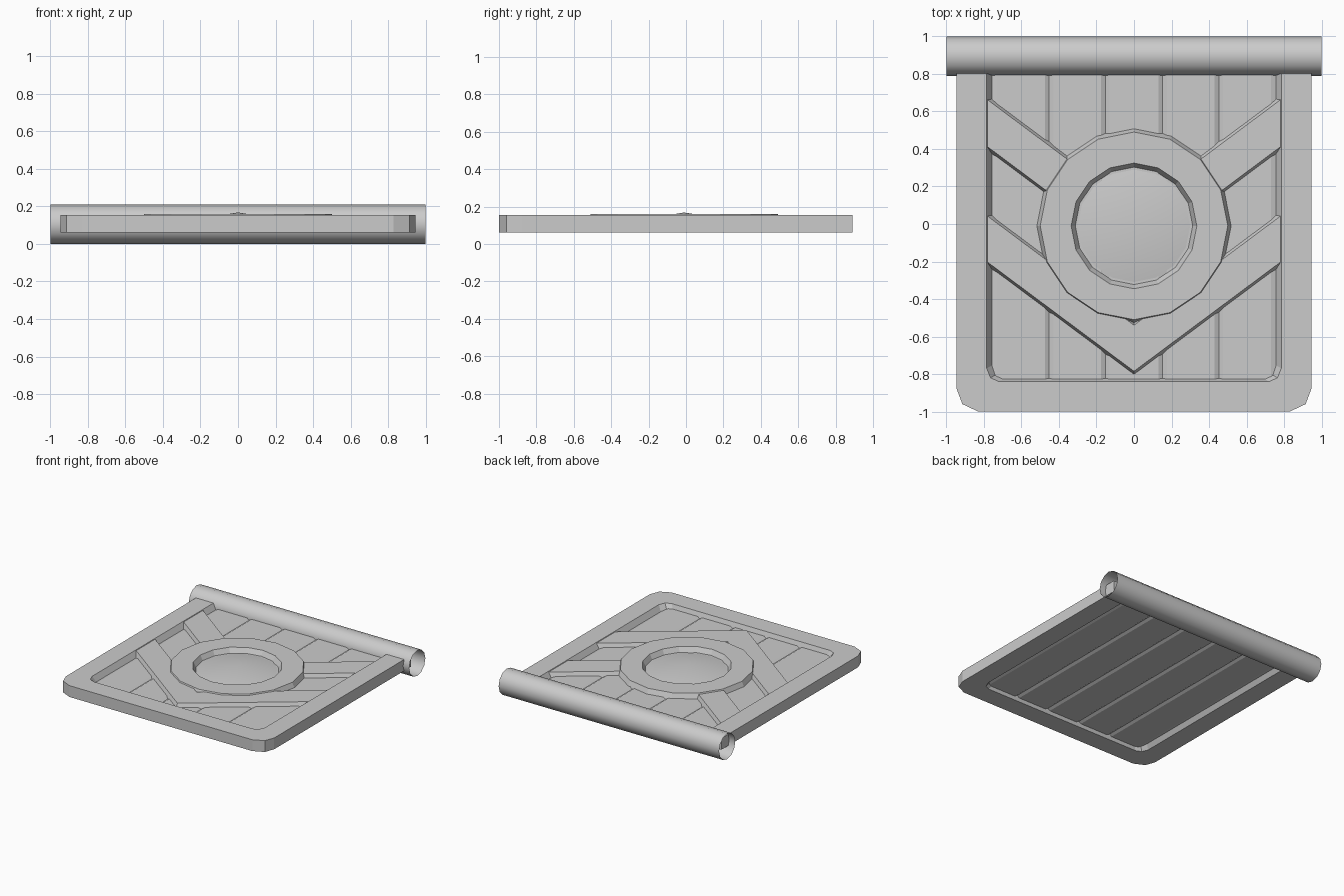
import bpy, bmesh, math
from mathutils import Vector

cube = bpy.data.objects.get("Cube")
if cube:
    bpy.data.objects.remove(cube, do_unlink=True)

grey = bpy.data.materials.new("plain_grey")
grey.use_nodes = True
COLOUR = (0.6, 0.6, 0.6, 1)
grey.diffuse_color = COLOUR
grey.node_tree.nodes["Principled BSDF"].inputs["Base Color"].default_value = COLOUR


def loft(name, sections, closed=False, caps=True, smooth=None):
    """Skin a row of matching closed sections; closed joins last to first."""
    bm = bmesh.new()
    rows = [[bm.verts.new(p) for p in s] for s in sections]
    pairs = list(zip(rows, rows[1:])) + ([(rows[-1], rows[0])] if closed else [])
    for a, b in pairs:
        for i in range(len(a)):
            j = (i + 1) % len(a)
            bm.faces.new((a[i], a[j], b[j], b[i]))
    if caps and not closed:
        bm.faces.new(rows[0])
        bm.faces.new(rows[-1])
    bmesh.ops.remove_doubles(bm, verts=bm.verts, dist=0.0001)
    bmesh.ops.recalc_face_normals(bm, faces=bm.faces)
    mesh = bpy.data.meshes.new(name)
    bm.to_mesh(mesh)
    bm.free()
    mesh.materials.append(grey)
    obj = bpy.data.objects.new(name, mesh)
    bpy.context.collection.objects.link(obj)
    if smooth:
        bpy.ops.object.select_all(action='DESELECT')
        obj.select_set(True)
        bpy.context.view_layer.objects.active = obj
        bpy.ops.object.shade_smooth_by_angle(angle=math.radians(smooth))
    return obj


def circle(r, z, n, cy):
    return [(r * math.sin(math.tau * i / n), cy + r * math.cos(math.tau * i / n), z)
            for i in range(n)]


# U-shaped frame with clipped corners and a ridged inner wall
BOTTOM, TOP, MID = 0.062, 0.155, 0.107
outer = [(0.945, 0.89), (0.945, -0.88), (0.915, -0.96), (0.83, -1.0)]
inner = [(0.785, 0.89), (0.785, -0.77), (0.765, -0.82), (0.72, -0.84)]
mirror = lambda pts: pts + [(-x, y) for x, y in reversed(pts)]
sections = []
for (ox, oy), (ix, iy) in zip(mirror(outer), mirror(inner)):
    rx = ix - math.copysign(0.03, ix)
    ry = iy + (0.018 if iy < 0 else 0)
    sections.append([(ox, oy, BOTTOM), (ox, oy, TOP), (ix, iy, TOP),
                     (rx, ry, MID), (ix, iy, BOTTOM)])
loft("frame", sections)

# Plank panel, grooved on both sides
planks = [(-0.73, -0.475), (-0.43, -0.175), (-0.13, 0.13), (0.175, 0.43), (0.475, 0.73)]
upper, lower = [(-0.765, 0.108)], [(-0.765, 0.1)]
for k, (a, b) in enumerate(planks):
    end = (b + planks[k + 1][0]) / 2 if k < 4 else 0.765
    upper += [(a, 0.12), (b, 0.12), (end, 0.108)]
    lower += [(a, 0.088), (b, 0.088), (end, 0.1)]
profile = upper + lower[::-1]
loft("plank_panel", [[(x, y, z) for x, z in profile] for y in (-0.83, 0.88)])

# Raised chevron bands
SLOPE, EDGE = 0.745, 0.785


def band(name, y_top, y_bottom, stations):
    secs = []
    for x in stations:
        drop = SLOPE * (EDGE - abs(x))
        t, b = y_top - drop, y_bottom - drop
        secs.append([(x, t, 0.104), (x, t - 0.025, 0.15),
                     (x, b + 0.025, 0.15), (x, b, 0.104)])
    loft(name, secs)


band("lower_chevron", 0.07, -0.225, (-EDGE, 0, EDGE))
for side, s in (("left", 1), ("right", -1)):
    band("upper_chevron_" + side, 0.69, 0.39, (s * EDGE, s * 0.35))

# Central ring and shallow domed disc
CY, N = -0.01, 16
ring = [(0.525, 0.104), (0.5, 0.16), (0.335, 0.16), (0.31, 0.115), (0.31, 0.104)]
loft("centre_ring", [circle(r, z, N, CY) for r, z in ring], closed=True)
loft("centre_disc", [circle(0.312, 0.118, N, CY), circle(0.0, 0.168, N, CY)],
     caps=False, smooth=20)

# Open hinge tube along the back
tube = [[(x, 0.895 + 0.105 * math.cos(math.tau * i / 12),
          0.105 + 0.105 * math.sin(math.tau * i / 12)) for i in range(12)]
        for x in (-1.0, 1.0)]
loft("hinge_tube", tube, caps=False, smooth=40)
